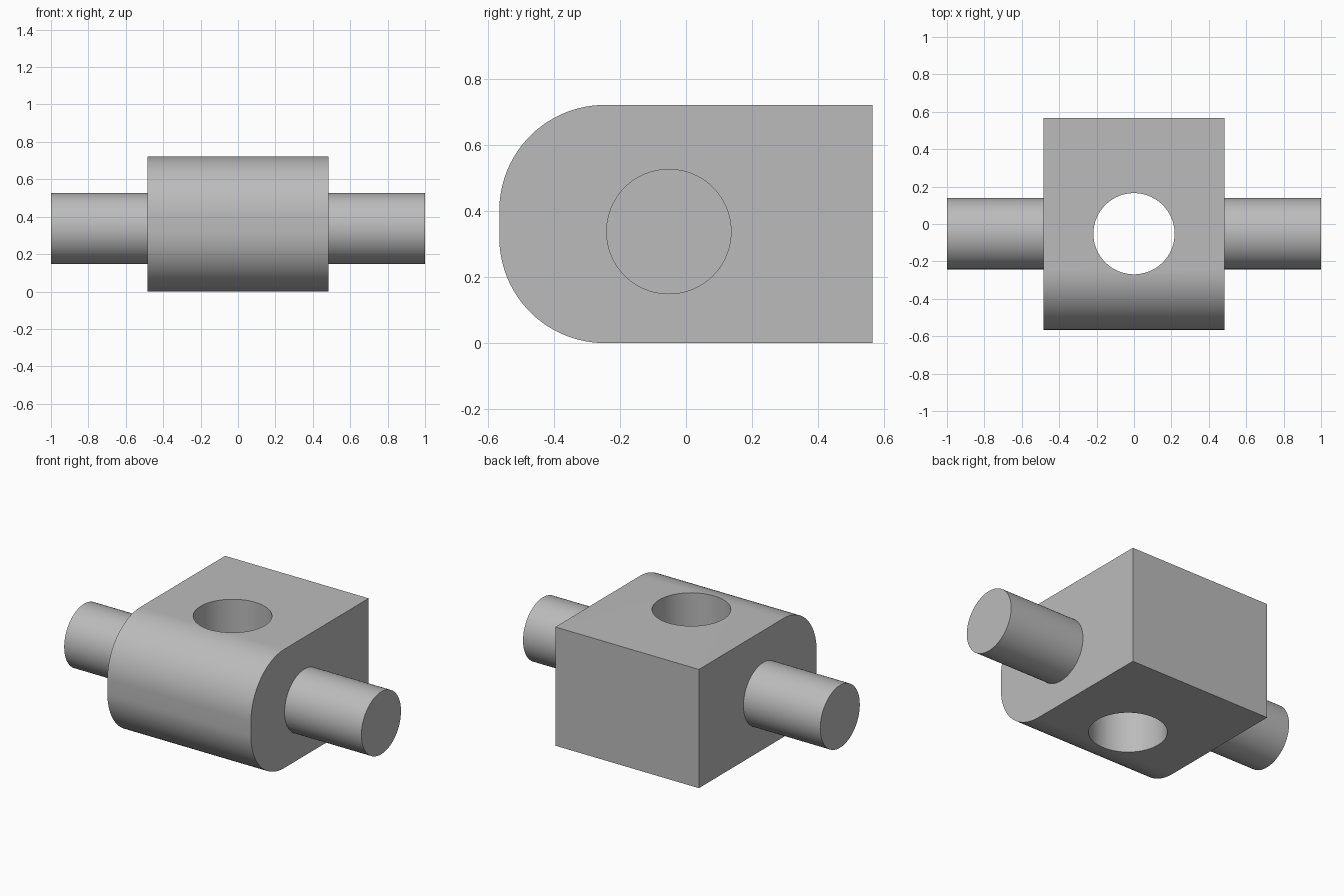
import bpy
import bmesh
from math import pi, sin, cos, radians
from mathutils import Matrix, Vector

cube = bpy.data.objects.get("Cube")
if cube:
    bpy.data.objects.remove(cube, do_unlink=True)

HALF_W, HALF_D, HEIGHT = 0.483, 0.566, 0.722
ROUND = 0.32                      # front corner radius
AXIS_Y, AXIS_Z = -0.052, 0.338    # pin axis
PIN_R, HOLE_R = 0.19, 0.217

grey = bpy.data.materials.new("plain grey")
grey.use_nodes = True
colour = (0.5, 0.5, 0.5, 1)
grey.diffuse_color = colour
grey.node_tree.nodes["Principled BSDF"].inputs["Base Color"].default_value = colour


def add_object(name, bm):
    bmesh.ops.recalc_face_normals(bm, faces=bm.faces)
    mesh = bpy.data.meshes.new(name)
    bm.to_mesh(mesh)
    bm.free()
    mesh.materials.append(grey)
    obj = bpy.data.objects.new(name, mesh)
    bpy.context.collection.objects.link(obj)
    return obj


def cylinder(name, radius, length, matrix):
    bm = bmesh.new()
    bmesh.ops.create_cone(bm, cap_ends=True, segments=96, radius1=radius,
                          radius2=radius, depth=length, matrix=matrix)
    return add_object(name, bm)


def activate(obj):
    bpy.ops.object.select_all(action='DESELECT')
    obj.select_set(True)
    bpy.context.view_layer.objects.active = obj


def smooth(obj):
    activate(obj)
    bpy.ops.object.shade_smooth_by_angle(angle=radians(30))


# Block: side profile with a rounded front, extruded across x
def arc(centre_z, start, steps=24):
    for i in range(steps + 1):
        a = start + pi / 2 * i / steps
        yield (-HALF_D + ROUND + ROUND * cos(a), centre_z + ROUND * sin(a))


profile = [(HALF_D, 0), (HALF_D, HEIGHT)]
profile += list(arc(HEIGHT - ROUND, pi / 2)) + list(arc(ROUND, pi))
bm = bmesh.new()
side = bm.faces.new([bm.verts.new((-HALF_W, y, z)) for y, z in profile])
swept = bmesh.ops.extrude_face_region(bm, geom=[side], use_keep_orig=True)
verts = [v for v in swept["geom"] if isinstance(v, bmesh.types.BMVert)]
bmesh.ops.translate(bm, verts=verts, vec=Vector((2 * HALF_W, 0, 0)))
block = add_object("block", bm)

# Vertical through hole
cutter = cylinder("hole_cutter", HOLE_R, 2 * HEIGHT,
                  Matrix.Translation((0, AXIS_Y, HEIGHT / 2)))
cutter.hide_render = True
cut = block.modifiers.new("through_hole", 'BOOLEAN')
cut.operation = 'DIFFERENCE'
cut.solver = 'EXACT'
cut.object = cutter
activate(block)
bpy.ops.object.modifier_apply(modifier=cut.name)
bpy.data.objects.remove(cutter, do_unlink=True)
smooth(block)

# Side pins, seated slightly into the block
inner = HALF_W - 0.02
for name, sign in (("left_pin", 1), ("right_pin", -1)):
    place = Matrix.Translation((sign * (1 + inner) / 2, AXIS_Y, AXIS_Z))
    smooth(cylinder(name, PIN_R, 1 - inner, place @ Matrix.Rotation(pi / 2, 4, 'Y')))
